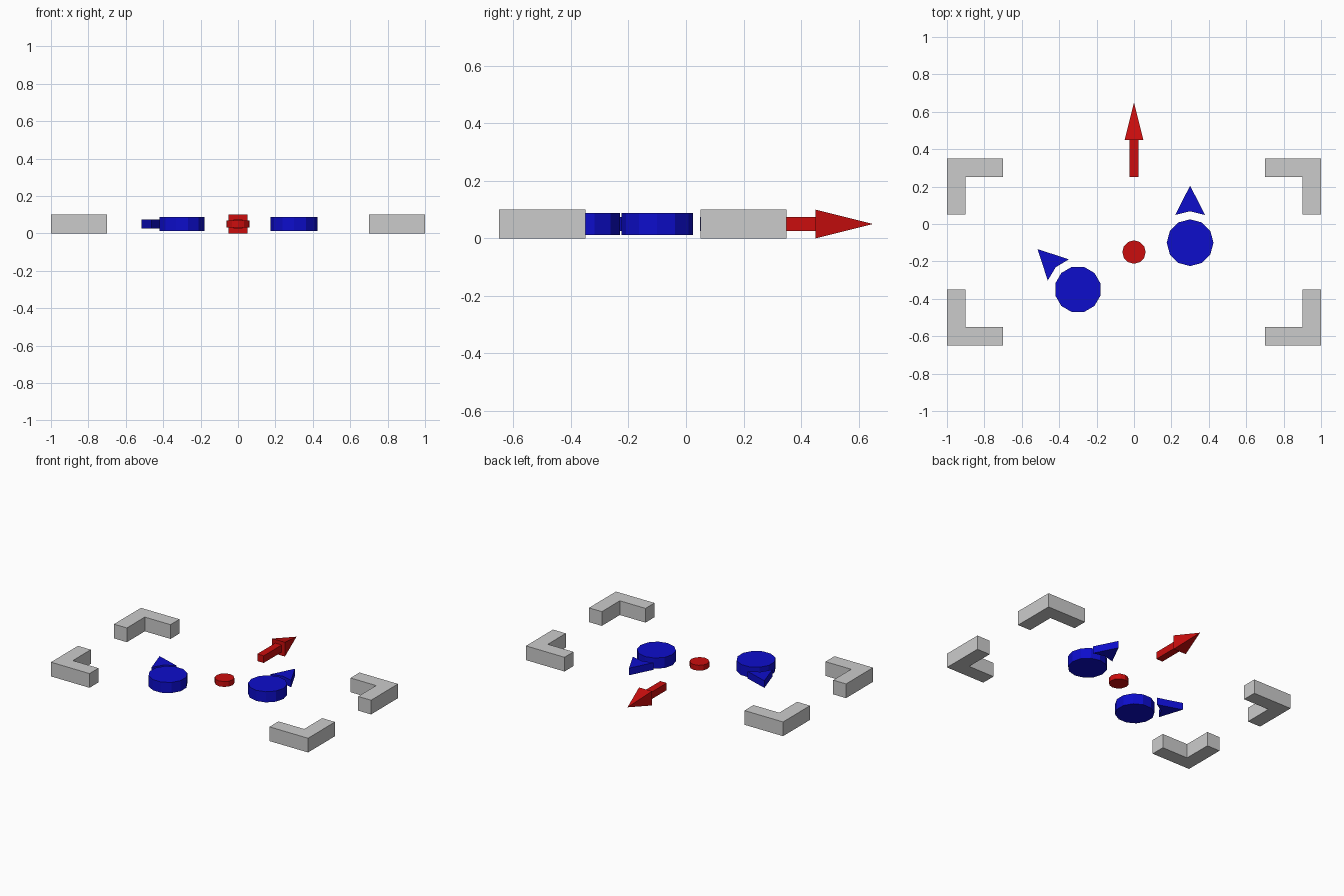
import bpy, bmesh, math
from mathutils import Matrix, Vector

if "Cube" in bpy.data.objects:
    bpy.data.objects.remove(bpy.data.objects["Cube"])


def material(name, rgb):
    m = bpy.data.materials.new(name)
    m.diffuse_color = (*rgb, 1)
    m.use_nodes = True
    m.node_tree.nodes["Principled BSDF"].inputs["Base Color"].default_value = m.diffuse_color
    return m


GREY = material("light_grey", (0.6, 0.6, 0.6))
RED = material("red", (0.6, 0.004, 0.004))
BLUE = material("blue", (0.004, 0.004, 0.6))
MID = 0.05  # height of the middle plane of every part


def add_object(name, bm, mat, loc=(0, 0, 0), turn=0.0):
    bmesh.ops.recalc_face_normals(bm, faces=bm.faces)
    me = bpy.data.meshes.new(name)
    bm.to_mesh(me)
    bm.free()
    me.materials.append(mat)
    ob = bpy.data.objects.new(name, me)
    ob.location = loc
    ob.rotation_euler.z = turn
    bpy.context.collection.objects.link(ob)
    return ob


def plate(outline, height):
    """Flat outline extruded symmetrically about the middle plane."""
    bm = bmesh.new()
    face = bm.faces.new([bm.verts.new((x, y, -height / 2)) for x, y in outline])
    top = bmesh.ops.extrude_face_region(bm, geom=[face])["geom"]
    bmesh.ops.translate(bm, vec=(0, 0, height),
                        verts=[v for v in top if isinstance(v, bmesh.types.BMVert)])
    return bm


def disc(radius, height):
    return plate([(radius * math.cos(i * math.pi / 6), radius * math.sin(i * math.pi / 6))
                  for i in range(12)], height)


# Corner brackets, mirrored to the four corners of the field
for sx, side in ((-1, "left"), (1, "right")):
    for sy, end in ((-1, "front"), (1, "back")):
        L = [(0, 0), (0.3, 0), (0.3, 0.1), (0.1, 0.1), (0.1, 0.3), (0, 0.3)]
        bm = plate([(-sx * x, -sy * y) for x, y in L], 0.1)
        add_object(f"{end}_{side}_corner_bracket", bm, GREY,
                   (sx, -0.15 + sy * 0.5, MID))

# Centre marker
add_object("centre_disc", disc(0.0625, 0.0375), RED, (0, -0.15, MID))

# Direction arrow: square shaft and four-sided pyramid head
shaft = plate([(-0.025, 0.25), (0.025, 0.25), (0.025, 0.45), (-0.025, 0.45)], 0.05)
add_object("direction_arrow_shaft", shaft, RED, (0, 0, MID))
head = bmesh.new()
base = [head.verts.new((x, 0.45, z)) for x, z in
        ((-0.05, -0.05), (0.05, -0.05), (0.05, 0.05), (-0.05, 0.05))]
tip = head.verts.new((0, 0.65, 0))
head.faces.new(base)
for i in range(4):
    head.faces.new((base[i], base[(i + 1) % 4], tip))
add_object("direction_arrow_head", head, RED, (0, 0, MID))

# Two turning markers, each a disc with a notched pointer
for side, loc, turn in (("right", (0.3, -0.1, MID), 0),
                        ("left", (-0.3, -0.35, MID), math.pi / 4)):
    add_object(f"{side}_marker_disc", disc(0.125, 0.075), BLUE, loc, turn)
    dart = [(0, 0.305), (-0.08, 0.148), (0, 0.168), (0.08, 0.148)]
    add_object(f"{side}_marker_pointer", plate(dart, 0.05), BLUE, loc, turn)
